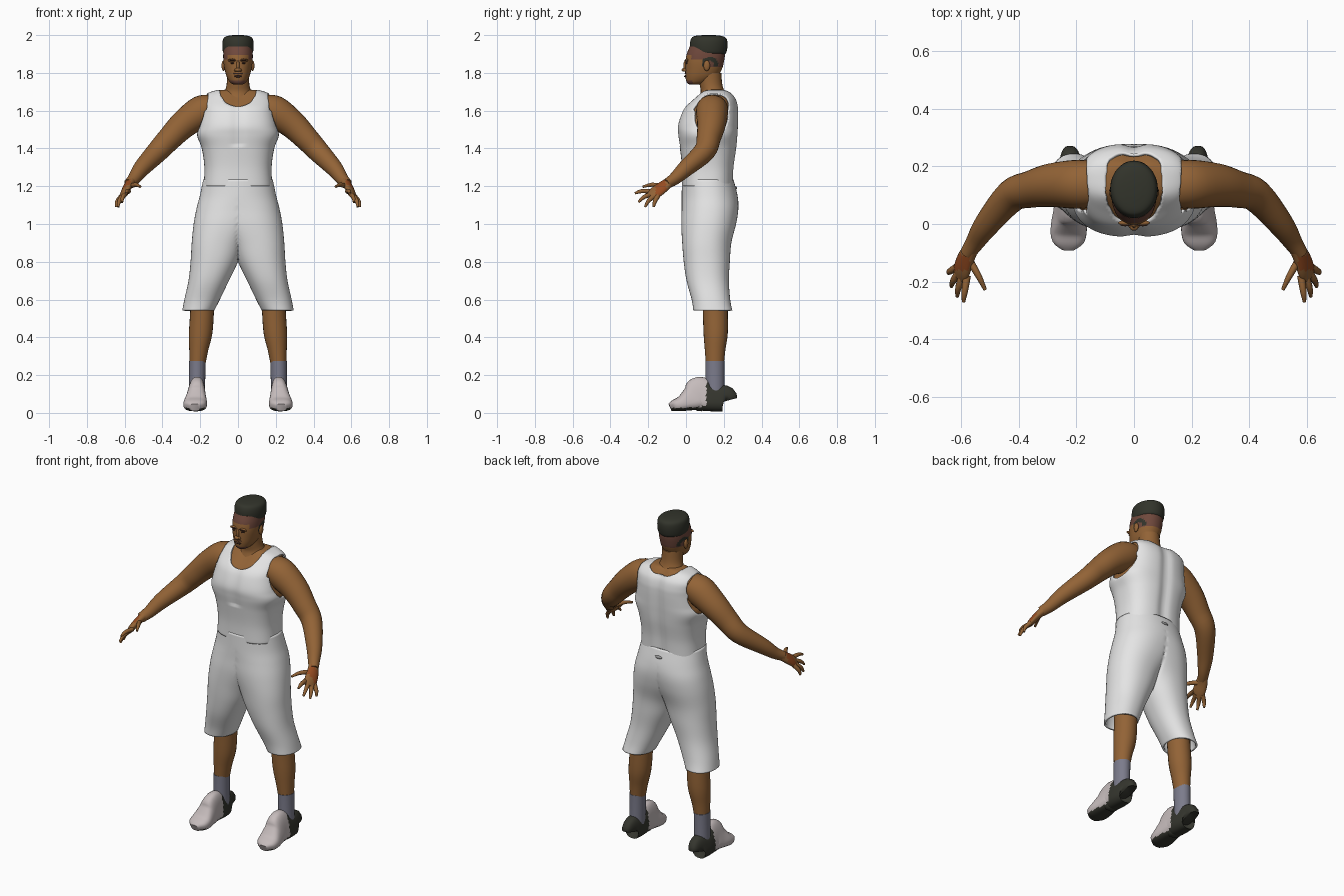
import bpy, bmesh, math
from mathutils import Vector

if "Cube" in bpy.data.objects:
    bpy.data.objects.remove(bpy.data.objects["Cube"])


def material(name, r, g, b):
    m = bpy.data.materials.new(name)
    m.use_nodes = True
    m.diffuse_color = (r, g, b, 1)
    node = next(n for n in m.node_tree.nodes if n.type == 'BSDF_PRINCIPLED')
    node.inputs["Base Color"].default_value = (r, g, b, 1)
    node.inputs["Roughness"].default_value = 0.8
    return m


SKIN = material("brown skin", 0.29, 0.125, 0.037)
SCALP = material("shaved scalp", 0.16, 0.065, 0.045)
HAIR = material("dark hair", 0.032, 0.034, 0.024)
CLOTH = material("white cloth", 0.78, 0.78, 0.78)
SOCK = material("grey sock", 0.2, 0.2, 0.26)
SHOE = material("pale shoe", 0.56, 0.5, 0.5)
RUBBER = material("dark rubber", 0.035, 0.036, 0.027)
RUST = material("rust hand mark", 0.3, 0.07, 0.015)
FEATURE = material("dark feature", 0.06, 0.025, 0.015)
TAB = material("grey tab", 0.3, 0.3, 0.3)


def finish(name, bm, mats, mirror=False, thickness=0):
    bmesh.ops.recalc_face_normals(bm, faces=bm.faces)
    for f in bm.faces:
        f.smooth = True
    mesh = bpy.data.meshes.new(name)
    bm.to_mesh(mesh)
    bm.free()
    for m in mats:
        mesh.materials.append(m)
    ob = bpy.data.objects.new(name, mesh)
    bpy.context.collection.objects.link(ob)
    if mirror:
        mod = ob.modifiers.new("Mirror", 'MIRROR')
        mod.use_clip = True
    if thickness:
        mod = ob.modifiers.new("Solidify", 'SOLIDIFY')
        mod.thickness = thickness
    return ob


def resample(pts, sub):
    # Smooth curve through (x, y, z, a, b) stations
    out = []
    for i in range(len(pts) - 1):
        p0, p1, p2, p3 = pts[max(i - 1, 0)], pts[i], pts[i + 1], pts[min(i + 2, len(pts) - 1)]
        for k in range(sub):
            t = k / sub
            out.append([0.5 * (2 * b + (c - a) * t + (2 * a - 5 * b + 4 * c - d) * t ** 2
                               + (3 * b - a - 3 * c + d) * t ** 3)
                        for a, b, c, d in zip(p0, p1, p2, p3)])
    return out + [list(pts[-1])]


def loft(pts, seg=24, sub=4, flat=True, hint=(0, 1, 0), power=2, caps=True, grow=0):
    # Superellipse rings, level when flat, otherwise square to the path
    bm = bmesh.new()
    path = resample(pts, sub)
    rings = []
    for i, p in enumerate(path):
        u, v = Vector((1, 0, 0)), Vector((0, 1, 0))
        if not flat:
            t = Vector(path[min(i + 1, len(path) - 1)][:3]) - Vector(path[max(i - 1, 0)][:3])
            t.normalize()
            u = Vector(hint)
            u = (u - t * u.dot(t)).normalized()
            v = t.cross(u)
        ring = []
        for k in range(seg):
            c, s = math.cos(k * math.tau / seg), math.sin(k * math.tau / seg)
            c = math.copysign(abs(c) ** (2 / power), c)
            s = math.copysign(abs(s) ** (2 / power), s)
            ring.append(bm.verts.new(Vector(p[:3]) + u * c * (p[3] + grow) + v * s * (p[4] + grow)))
        rings.append(ring)
    for r, q in zip(rings, rings[1:]):
        for k in range(seg):
            n = (k + 1) % seg
            bm.faces.new((r[k], r[n], q[n], q[k]))
    if caps:
        bm.faces.new(rings[0])
        bm.faces.new(rings[-1])
    bm.normal_update()
    return bm


def ball(name, mat, loc, size, mirror=False):
    bm = bmesh.new()
    bmesh.ops.create_uvsphere(bm, u_segments=16, v_segments=10, radius=1)
    for v in bm.verts:
        v.co = Vector(loc) + Vector(a * b for a, b in zip(v.co, size))
    return finish(name, bm, [mat], mirror)


def paint(bm, index, rule):
    bmesh.ops.recalc_face_normals(bm, faces=bm.faces)
    for f in bm.faces:
        if rule(f.calc_center_median(), f.normal):
            f.material_index = index


def span(rows):
    # (z, half width, front, back) to centred level stations
    return [(0, (f + b) / 2, z, w, (b - f) / 2) for z, w, f, b in rows]


# Torso and vest share one shape
chest = span([(1.2, .178, -.015, .245), (1.3, .174, -.017, .25), (1.4, .188, -.028, .264),
              (1.47, .213, -.038, .27), (1.52, .204, -.04, .273), (1.58, .193, -.022, .275),
              (1.62, .19, .0, .273), (1.66, .184, .04, .262), (1.69, .16, .07, .24),
              (1.708, .11, .09, .22), (1.712, .05, .11, .19)])


def muscles(bm):
    for v in bm.verts:
        dent = math.exp(-(v.co.x / .03) ** 2)
        if v.co.y > .14:
            v.co.y -= .013 * dent
        elif v.co.z > 1.42:
            v.co.y += .008 * dent


bm = loft(chest, 64, 4, power=2.6, grow=-.012)
muscles(bm)
finish("torso", bm, [SKIN])


def opening(p):
    depth = .105 if p.y < .13 else .045
    neck = (p.x / .1) ** 2 + ((p.z - 1.725) / depth) ** 2 < 1
    arm = abs(p.x) > .1 and ((p.y - .135) / .09) ** 2 + ((p.z - 1.575) / .115) ** 2 < 1
    return neck or arm or (abs(p.x) > .165 and p.z > 1.6)


bm = loft(chest, 120, 8, power=2.6, caps=False, grow=.004)
muscles(bm)
bmesh.ops.delete(bm, geom=[f for f in bm.faces if opening(f.calc_center_median())], context='FACES')
for _ in range(6):
    new = {}
    for v in bm.verts:
        near = [e.other_vert(v).co for e in v.link_edges if e.is_boundary]
        if len(near) == 2:
            new[v] = (near[0] + near[1] + v.co * 2) / 4
    for v, co in new.items():
        v.co = co
finish("vest", bm, [CLOTH], thickness=.01)

# Shorts: one half kept at x >= 0, then mirrored
bm = loft([(0, .115, 1.236, .184, .136), (0, .125, 1.15, .202, .148), (.03, .127, 1.08, .19, .15),
           (.06, .12, 1, .175, .145), (.1, .11, .9, .145, .13), (.125, .11, .8, .126, .122),
           (.155, .115, .7, .107, .112), (.19, .132, .6, .094, .102), (.21, .142, .543, .085, .103)],
          64, 5, power=2.2, caps=False)
for v in bm.verts:
    v.co.x = max(0, v.co.x)
bmesh.ops.delete(bm, geom=[f for f in bm.faces if all(v.co.x < 1e-6 for v in f.verts)], context='FACES')
finish("shorts", bm, [CLOTH], True, .01)
ball("waist_tab", TAB, (0, .262, 1.19), (.024, .009, .009))

# Legs, socks and shoes
finish("legs", loft([(.185, .15, .68, .065, .068), (.19, .155, .54, .063, .066), (.198, .157, .42, .062, .064),
                     (.208, .154, .33, .05, .054), (.215, .153, .25, .041, .047)]), [SKIN], True)
finish("socks", loft([(.215, .153, .275, .044, .051), (.216, .153, .2, .043, .05),
                      (.218, .153, .08, .043, .05)]), [SOCK], True)

rows = [(.214, .028, .11), (.204, .045, .138), (.15, .052, .14), (.11, .053, .155), (.07, .054, .183),
        (.03, .058, .135), (-.02, .063, .085), (-.06, .055, .062), (-.084, .026, .042)]
bm = loft([(.224 + .04 * max(0, .05 - y), y, .008 + h / 2, w, h / 2) for y, w, h in rows],
          32, 5, flat=False, hint=(1, 0, 0), power=2.8)
for v in bm.verts:
    v.co.x = .224 + (v.co.x - .224) * (1 - 2.2 * max(0, v.co.z - .05)) - .06 * max(0, v.co.z - .05)
paint(bm, 1, lambda c, n: c.y > .108 or c.z < .026 + max(0, c.y) * .1)
finish("shoes", bm, [SHOE, RUBBER], True)

# Arms and hands
finish("arms", loft([(.12, .14, 1.625, .075, .06), (.19, .138, 1.597, .085, .085), (.285, .135, 1.53, .076, .075),
                     (.36, .12, 1.455, .064, .065), (.425, .098, 1.385, .057, .058), (.51, .0, 1.295, .044, .045),
                     (.55, -.06, 1.24, .033, .034), (.578, -.103, 1.212, .026, .028)],
                    28, 4, flat=False), [SKIN], True)
bm = loft([(.565, -.085, 1.225, .027, .025), (.584, -.12, 1.198, .035, .021),
           (.598, -.16, 1.168, .038, .018), (.606, -.187, 1.148, .03, .011)],
          20, 4, flat=False, hint=(.035, .045, -.03))
paint(bm, 1, lambda c, n: n.dot(Vector((.75, 0, .66))) > .55 and -.16 < c.y < -.105)
finish("palms", bm, [SKIN, RUST], True)
fingers = {"thumb": ((.572, -.125, 1.2), (.54, -.18, 1.208), (.517, -.228, 1.197)),
           "index": ((.58, -.18, 1.172), (.588, -.235, 1.174), (.592, -.27, 1.162)),
           "middle": ((.594, -.175, 1.16), (.61, -.222, 1.143), (.614, -.252, 1.115)),
           "ring": ((.607, -.165, 1.152), (.628, -.198, 1.123), (.634, -.217, 1.09)),
           "little": ((.616, -.15, 1.148), (.64, -.165, 1.118), (.644, -.171, 1.09))}
for name, (a, b, c) in fingers.items():
    finish(name + "_fingers", loft([(*a, .014, .013), (*b, .011, .011), (*c, .006, .006)],
                                   10, 3, flat=False, hint=(.5, .6, -.4)), [SKIN], True)

# Neck and head
finish("neck", loft([(0, .15, 1.66, .1, .085), (0, .142, 1.7, .072, .064), (0, .132, 1.74, .06, .06),
                     (0, .125, 1.8, .058, .062)]), [SKIN])
bm = loft(span([(1.738, .022, .018, .07), (1.75, .042, .004, .115), (1.78, .06, -.003, .165),
                (1.82, .071, -.004, .19), (1.86, .077, -.003, .201), (1.9, .078, .004, .206),
                (1.94, .074, .02, .2)]), 64, 8, power=2.15)


def shaved(c, n):
    return c.z > 1.895 or (c.z > 1.83 and c.y > .09) or (c.z > 1.868 and c.y > .03)


def arch(c, n):
    d = math.hypot(c.y - .125, c.z - 1.84)
    return abs(c.x) > .03 and c.z > 1.835 and .024 < d < .045


paint(bm, 1, shaved)
paint(bm, 1, lambda c, n: c.z < 1.76 and c.y < .035)
paint(bm, 2, arch)
finish("head", bm, [SKIN, SCALP, HAIR])
finish("flat_top_hair", loft(span([(1.9, .072, .035, .208), (1.912, .08, .024, .215), (1.95, .083, .02, .22),
                                   (1.982, .077, .028, .214), (1.995, .058, .045, .19),
                                   (2, .025, .09, .15)]), 40, 4), [HAIR])

# Face details
ball("ears", SKIN, (.077, .11, 1.838), (.01, .017, .028), True)
ball("nose_bridge", SKIN, (0, -.003, 1.838), (.009, .011, .028))
ball("nose_tip", SKIN, (0, -.01, 1.816), (.015, .013, .01))
ball("nostrils", SKIN, (.012, -.004, 1.814), (.008, .01, .008), True)
ball("brow_ridges", SKIN, (.03, .004, 1.866), (.025, .009, .009), True)
ball("eyebrows", FEATURE, (.03, -.001, 1.867), (.02, .007, .004), True)
ball("eyes", FEATURE, (.029, .003, 1.852), (.012, .006, .005), True)
ball("moustache", SCALP, (0, -.001, 1.797), (.026, .006, .004))
ball("lips", FEATURE, (0, -.003, 1.782), (.022, .007, .006))

# Keep only true creases sharp
for ob in bpy.context.scene.objects:
    ob.select_set(ob.type == 'MESH')
    if ob.type == 'MESH':
        bpy.context.view_layer.objects.active = ob
bpy.ops.object.shade_smooth_by_angle(angle=math.radians(50))
